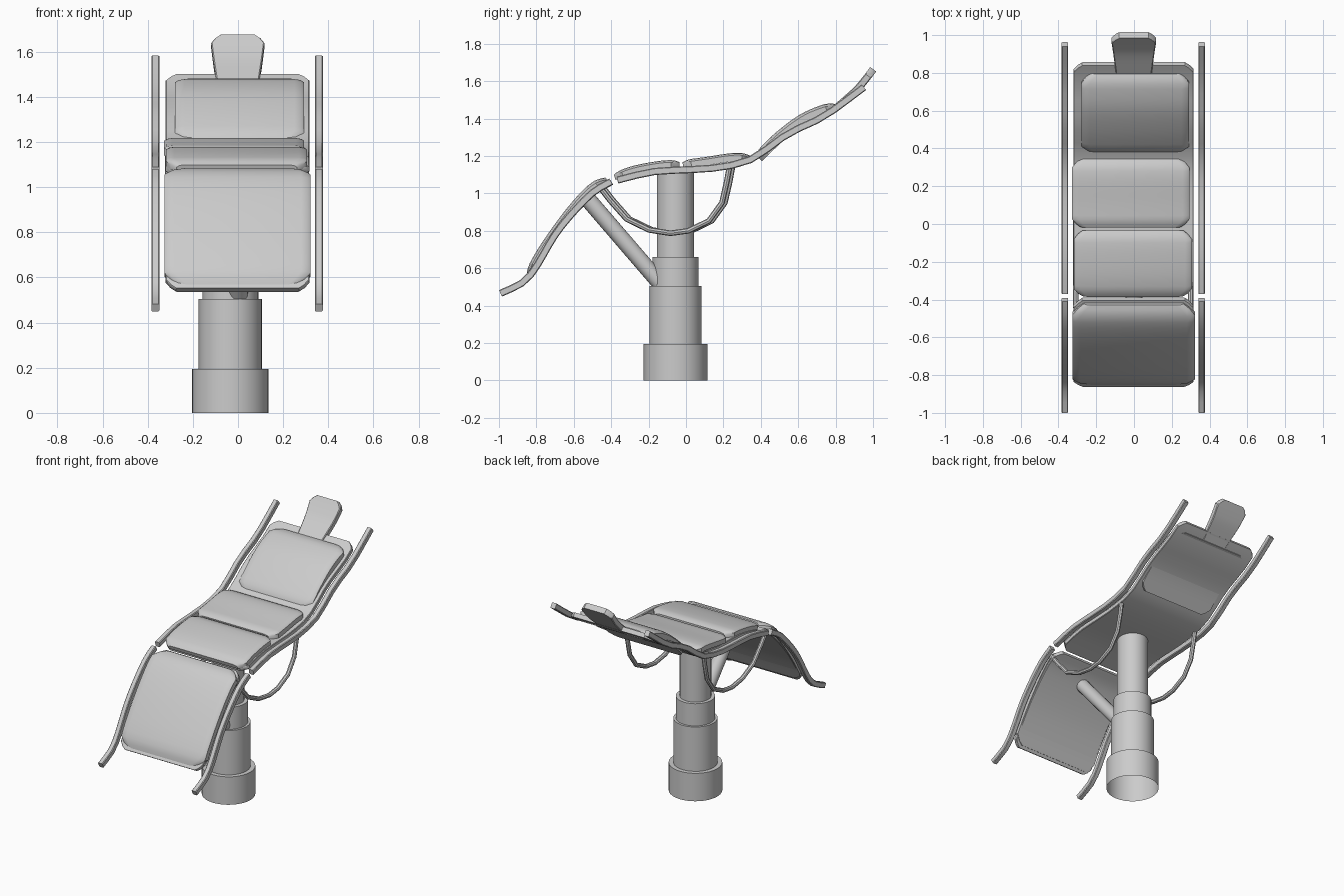
import bpy, bmesh, math
from mathutils import Vector

if "Cube" in bpy.data.objects:
    bpy.data.objects.remove(bpy.data.objects["Cube"])


def finish(name, bm, angle=35):
    bmesh.ops.recalc_face_normals(bm, faces=bm.faces)
    me = bpy.data.meshes.new(name)
    bm.to_mesh(me)
    bm.free()
    ob = bpy.data.objects.new(name, me)
    bpy.context.collection.objects.link(ob)
    bpy.ops.object.select_all(action='DESELECT')
    ob.select_set(True)
    bpy.context.view_layer.objects.active = ob
    bpy.ops.object.shade_smooth_by_angle(angle=math.radians(angle))
    return ob


def loft(name, rings):
    """Skin closed rings of equal length and cap both ends."""
    bm = bmesh.new()
    vs = [[bm.verts.new(p) for p in r] for r in rings]
    n = len(rings[0])
    for a, b in zip(vs, vs[1:]):
        for i in range(n):
            bm.faces.new((a[i], a[(i + 1) % n], b[(i + 1) % n], b[i]))
    bm.faces.new(vs[0])
    bm.faces.new(vs[-1])
    return finish(name, bm)


def smooth_path(pts, n=6):
    """Catmull-Rom curve through (y, z) points."""
    p = [Vector(q) for q in pts]
    p = [2 * p[0] - p[1]] + p + [2 * p[-1] - p[-2]]
    out = []
    for a, b, c, d in zip(p, p[1:], p[2:], p[3:]):
        for k in range(n):
            t = k / n
            out.append(0.5 * (2 * b + (c - a) * t + (2 * a - 5 * b + 4 * c - d) * t**2
                              + (3 * b - a - 3 * c + d) * t**3))
    return out + [p[-2]]


def locate(path, s):
    """Point and upward normal at arc length s."""
    for a, b in zip(path, path[1:]):
        l = (b - a).length
        if s <= l + 1e-6:
            d = (b - a) / l
            return a + d * s, Vector((-d.y, d.x))
        s -= l
    d = (path[-1] - path[-2]).normalized()
    return path[-1], Vector((-d.y, d.x))


def slab(name, top, x0, x1, thick, corner=0.045, round_top=0.0, taper=1.0):
    """Panel hanging below a (y, z) top profile, with cut corners and an optional soft top edge."""
    path = smooth_path(top)
    L = sum((b - a).length for a, b in zip(path, path[1:]))
    xc, hw = (x0 + x1) / 2, (x1 - x0) / 2
    c = corner
    ends = [0, c * 0.4, c] if c else [0]
    mid = [c + (L - 2 * c) * k / 14 for k in range(1, 14)]
    rings = []
    for s in ends + mid + [L - e for e in reversed(ends)]:
        d = min(s, L - s)
        inset = c * (1 - d / c)**1.5 if c and d < c else 0
        w = hw * (taper + (1 - taper) * s / L) - (inset if taper == 1 or s > L / 2 else 0)
        p, n = locate(path, s)
        drop = round_top * max(0, 1 - d / c)**2 if c else 0
        r = round_top
        prof = [(-w, -thick), (-w, -drop - r), (-w + r, -drop - r * 0.3), (-w + 3 * r, -drop),
                (w - 3 * r, -drop), (w - r, -drop - r * 0.3), (w, -drop - r), (w, -thick)]
        if not r:
            e = thick * 0.12
            prof = [(-w + e, -thick), (-w, -thick + e), (-w, -e), (-w + e, 0),
                    (w - e, 0), (w, -e), (w, -thick + e), (w - e, -thick)]
        rings.append([(xc + x, p.x + n.x * h, p.y + n.y * h) for x, h in prof])
    return loft(name, rings)


def tube(name, path, x, r, sides=8):
    rings = []
    for i, p in enumerate(path):
        t = (path[min(i + 1, len(path) - 1)] - path[max(i - 1, 0)]).normalized()
        n = Vector((-t.y, t.x))
        rings.append([(x + r * math.cos(a), p.x + n.x * r * math.sin(a), p.y + n.y * r * math.sin(a))
                      for a in (2 * math.pi * k / sides for k in range(sides))])
    return loft(name, rings)


# Telescoping pedestal, open underneath
CX, CY = -0.034, -0.056
for name, r, z0, z1 in (("pedestal_base", 0.17, 0, 0.195), ("pedestal_lower", 0.14, 0.195, 0.505),
                        ("pedestal_middle", 0.124, 0.505, 0.66), ("pedestal_upper", 0.1, 0.66, 1.11)):
    bm = bmesh.new()
    bmesh.ops.create_cone(bm, cap_ends=True, segments=32, radius1=r, radius2=r, depth=z1 - z0)
    bmesh.ops.translate(bm, verts=bm.verts, vec=(CX, CY, (z0 + z1) / 2))
    low = [f for f in bm.faces if all(v.co.z < z0 + 1e-4 for v in f.verts)]
    bmesh.ops.delete(bm, geom=low, context='FACES_ONLY')
    finish(name, bm)

# Diagonal strut to the leg section
tube("leg_strut", [Vector((-0.53, 0.975)), Vector((-0.13, 0.51))], 0.0, 0.044, 20)

# Side rails, centre lines in (y, z)
back_line = [(-.37, 1.07), (-.18, 1.115), (.02, 1.126), (.17, 1.138), (.342, 1.18),
             (.535, 1.315), (.73, 1.41), (.94, 1.563)]
leg_line = [(-.99, .466), (-.845, .548), (-.69, .795), (-.513, .992), (-.40, 1.062)]


def raised(line, h):
    return [(y, z + h) for y, z in line]


for side, x in (("left", -0.366), ("right", 0.358)):
    slab("back_rail_" + side, raised(back_line, .02), x - .0175, x + .0175, 0.038, corner=0)
    slab("leg_rail_" + side, [(y - .01, z + .017) for y, z in leg_line], x - .0175, x + .0175, 0.038, corner=0)

# Backing panels
slab("back_panel", raised(back_line[:-1] + [(.84, 1.487)], .014), -.32, .316, 0.03)
slab("leg_panel", [(-.862, .552), (-.70, .80), (-.52, 1.0), (-.405, 1.073)], -.32, .316, 0.03)

# Cushions
slab("back_cushion", [(.365, 1.215), (.476, 1.322), (.594, 1.412), (.69, 1.46), (.79, 1.492)],
     -.278, .292, 0.06, 0.05, 0.014)
slab("rear_seat_cushion", [(-.02, 1.178), (.1, 1.194), (.25, 1.216), (.345, 1.212)],
     -.328, .293, 0.045, 0.045, 0.012)
slab("front_seat_cushion", [(-.39, 1.11), (-.28, 1.148), (-.14, 1.174), (-.035, 1.179)],
     -.318, .306, 0.04, 0.045, 0.012)
slab("leg_cushion", [(-.864, .575), (-.78, .722), (-.647, .908), (-.53, 1.038), (-.437, 1.097)],
     -.326, .322, 0.05, 0.06, 0.014)

# Headrest
slab("headrest", [(.785, 1.468), (.89, 1.56), (.94, 1.617), (.985, 1.676)], -.124, .122, 0.04, 0.045, 0, 0.76)

# Hanging loop bars under the seat
loop = [(-.45, 1.03), (-.40, .965), (-.31, .863), (-.19, .805), (-.075, .787), (.02, .80),
        (.13, .853), (.20, .95), (.225, 1.06), (.24, 1.14)]
for side, x, dy in (("left", -0.308, 0.008), ("right", 0.3, -0.008)):
    tube("loop_bar_" + side, [Vector((y + dy, z)) for y, z in loop], x, 0.015)
